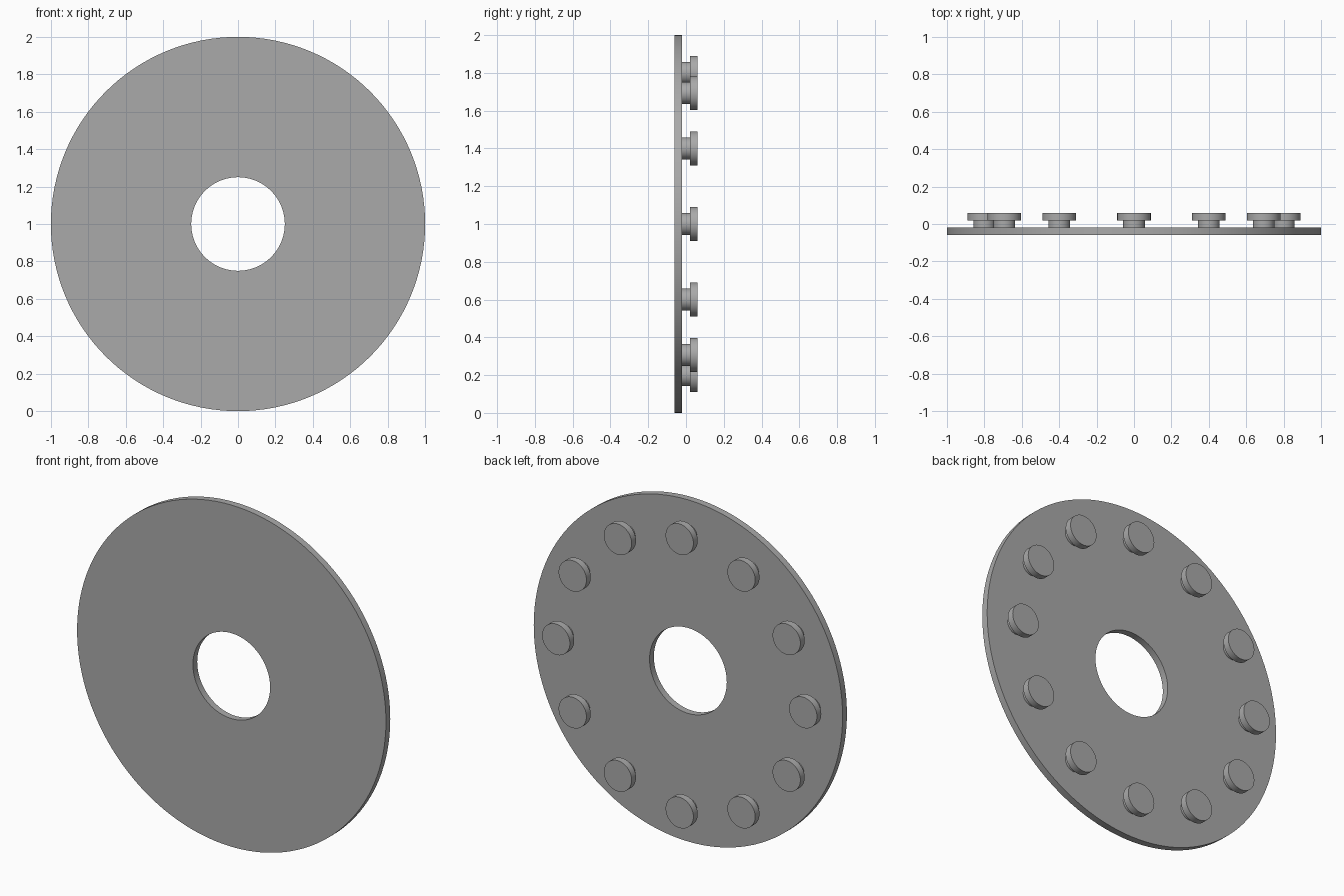
import bpy, bmesh
from math import sin, cos, pi, radians

cube = bpy.data.objects.get("Cube")
if cube:
    bpy.data.objects.remove(cube, do_unlink=True)

grey = bpy.data.materials.new("plain grey")
grey.use_nodes = True
colour = (0.4, 0.4, 0.4, 1)
grey.diffuse_color = colour
grey.node_tree.nodes["Principled BSDF"].inputs["Base Color"].default_value = colour


def lathe(name, profile, sides, centre, closed=False):
    """Turn a (radius, y) profile around an axis parallel to y."""
    bm = bmesh.new()
    rings = []
    for r, y in profile:
        rings.append([bm.verts.new((r * cos(2 * pi * i / sides), y, r * sin(2 * pi * i / sides)))
                      for i in range(sides)])
    pairs = list(zip(rings, rings[1:]))
    if closed:
        pairs.append((rings[-1], rings[0]))
    else:
        bm.faces.new(rings[0])
        bm.faces.new(rings[-1])
    for a, b in pairs:
        for i in range(sides):
            j = (i + 1) % sides
            bm.faces.new((a[i], a[j], b[j], b[i]))
    bmesh.ops.recalc_face_normals(bm, faces=bm.faces)
    mesh = bpy.data.meshes.new(name)
    bm.to_mesh(mesh)
    bm.free()
    mesh.materials.append(grey)
    obj = bpy.data.objects.new(name, mesh)
    obj.location = centre
    bpy.context.collection.objects.link(obj)
    bpy.ops.object.select_all(action="DESELECT")
    obj.select_set(True)
    bpy.context.view_layer.objects.active = obj
    bpy.ops.object.shade_smooth_by_angle(angle=radians(30))
    return obj


# Flat disc with a round centre hole
lathe("disc", [(0.25, -0.06), (1, -0.06), (1, -0.02), (0.25, -0.02)], 128, (0, 0, 1), closed=True)

# Ring of headed studs on the back
stud_profile = [(0.058, -0.02), (0.058, 0.02), (0.09, 0.02), (0.09, 0.06)]
for k in range(12):
    a = k * pi / 6
    lathe(f"stud_{k + 1}", stud_profile, 48, (0.8 * cos(a), 0, 1 + 0.8 * sin(a)))
